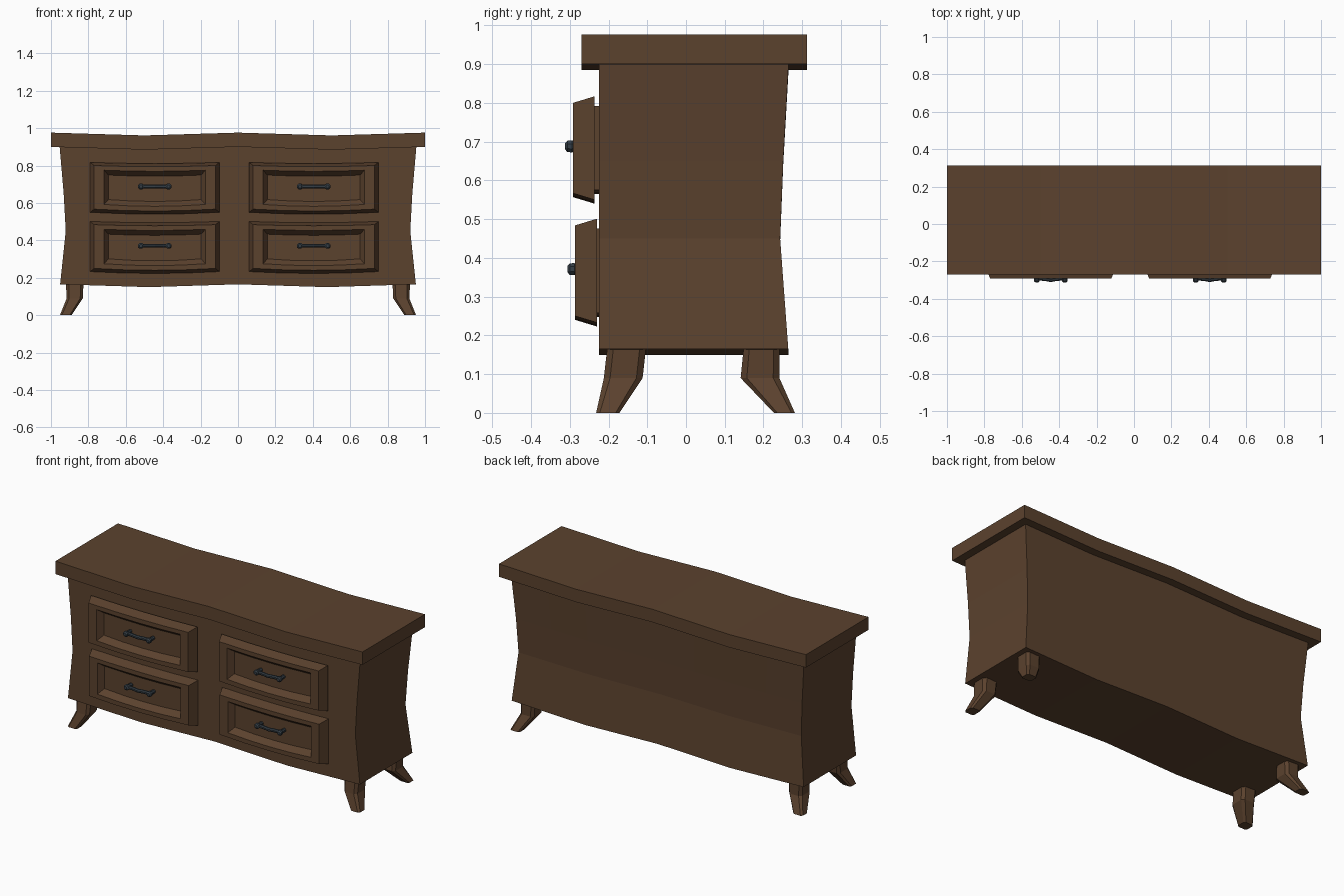
import bpy, bmesh, math

if "Cube" in bpy.data.objects:
    bpy.data.objects.remove(bpy.data.objects["Cube"])


def material(name, rgb):
    m = bpy.data.materials.new(name)
    m.diffuse_color = (*rgb, 1)
    m.use_nodes = True
    m.node_tree.nodes["Principled BSDF"].inputs["Base Color"].default_value = m.diffuse_color
    return m


WOOD = material("brown wood", (0.105, 0.054, 0.027))
METAL = material("dark metal", (0.035, 0.048, 0.06))


def finish(bm, name, mat):
    bmesh.ops.recalc_face_normals(bm, faces=bm.faces)
    me = bpy.data.meshes.new(name)
    bm.to_mesh(me)
    bm.free()
    me.materials.append(mat)
    ob = bpy.data.objects.new(name, me)
    bpy.context.collection.objects.link(ob)
    return ob


def loft(bm, rings, caps=True):
    """Skin a list of closed rings of points; optionally cap both ends."""
    vs = [[bm.verts.new(p) for p in r] for r in rings]
    n = len(vs[0])
    for a, b in zip(vs, vs[1:]):
        for i in range(n):
            j = (i + 1) % n
            bm.faces.new((a[i], a[j], b[j], b[i]))
    if caps:
        bm.faces.new(vs[0])
        bm.faces.new(vs[-1])
    return vs


def wave(x):
    return 0.0075 * (math.cos(2 * math.pi * x) - 1)


def wavy_slab(name, rows, seg=8):
    """Stacked rows (z, half width, front y, back y) with a wave along x."""
    bm = bmesh.new()
    us = [-1 + 2 * i / seg for i in range(seg + 1)]
    rings = []
    for z, hx, y0, y1, w in rows:
        front = [(u * hx, y0, z + w * wave(u)) for u in us]
        back = [(u * hx, y1, z + w * wave(u)) for u in reversed(us)]
        rings.append(front + back)
    vs = loft(bm, rings, False)
    for ring in (vs[0], vs[-1]):
        for i in range(seg):
            bm.faces.new((ring[i], ring[i + 1], ring[-2 - i], ring[-1 - i]))
    return finish(bm, name, WOOD)


# top board and waisted body
wavy_slab("top_board", [(0.90, 1.0, -0.27, 0.312, 1), (0.976, 1.0, -0.27, 0.312, 1)])
wavy_slab("cabinet_body", [
    (0.165, 0.951, -0.224, 0.264, 1),
    (0.45, 0.921, -0.224, 0.243, 0.5),
    (0.65, 0.932, -0.224, 0.251, 0.5),
    (0.905, 0.954, -0.224, 0.265, 1)])


def drawer(name, cx, z0, z1, dy):
    """Bevelled frame with a sunken panel, bowed gently downwards."""
    bm = bmesh.new()
    us = [-1, -0.5, 0, 0.5, 1]
    profile = [(0.025, 0.025, -0.215), (0.025, 0.025, -0.236 + dy), (0, 0, -0.236 + dy),
               (0.022, 0.017, -0.292 + dy), (0.075, 0.042, -0.292 + dy),
               (0.098, 0.068, -0.258 + dy)]
    rings = []
    for ix, iz, y in profile:
        hx = 0.346 - ix
        bow = [-0.010 * (1 - u * u) for u in us]
        low = [(cx + u * hx, y, z0 + iz + b) for u, b in zip(us, bow)]
        top = [(cx + u * hx, y, z1 - iz + b * 0.6) for u, b in zip(us, bow)]
        rings.append(low + top[::-1])
    loft(bm, rings)
    finish(bm, name, WOOD)


def tube_ring(c, r, axis, n=8):
    pts = []
    for i in range(n):
        a = 2 * math.pi * (i + 0.5) / n
        p, q = r * math.cos(a), r * math.sin(a)
        pts.append((c[0], c[1] + p, c[2] + q) if axis == 'x' else (c[0] + p, c[1], c[2] + q))
    return pts


def handle(name, cx, cz, dy):
    bm = bmesh.new()
    # bowed bar
    path = [(-0.08, -0.297), (-0.055, -0.293), (-0.03, -0.295), (0, -0.301),
            (0.03, -0.295), (0.055, -0.293), (0.08, -0.297)]
    loft(bm, [tube_ring((cx + x, y + dy, cz), 0.0105, 'x') for x, y in path])
    # end posts with knobs
    for s in (-1, 1):
        x = cx + s * 0.074
        loft(bm, [tube_ring((x, y + dy, cz), r, 'y')
                  for y, r in ((-0.255, 0.011), (-0.287, 0.012), (-0.294, 0.017),
                               (-0.306, 0.016), (-0.312, 0.009))])
    finish(bm, name, METAL)


# four drawers with handles
for side, cx in (("left", -0.445), ("right", 0.405)):
    for level, z0, z1, zc, dy in (("upper", 0.55, 0.817, 0.688, 0.0),
                                  ("lower", 0.233, 0.501, 0.371, 0.006)):
        drawer(f"{level}_{side}_drawer", cx, z0, z1, dy)
        handle(f"{level}_{side}_handle", cx, zc, dy)


def leg(name, sections):
    """Splayed leg: chamfered square sections (z, cx, hx, cy, hy)."""
    bm = bmesh.new()
    k = 0.68
    shape = [(1, k), (k, 1), (-k, 1), (-1, k), (-1, -k), (-k, -1), (k, -1), (1, -k)]
    loft(bm, [[(cx + u * hx, cy + v * hy, z) for u, v in shape]
              for z, cx, hx, cy, hy in sections])
    finish(bm, name, WOOD)


# splayed legs, mirrored left and right
for side, s in (("left", -1), ("right", 1)):
    leg(f"front_{side}_leg", [(0.17, s * 0.873, 0.047, -0.153, 0.05),
                              (0.09, s * 0.873, 0.043, -0.162, 0.05),
                              (0.0, s * 0.921, 0.031, -0.202, 0.03)])
    leg(f"back_{side}_leg", [(0.17, s * 0.873, 0.047, 0.195, 0.046),
                             (0.09, s * 0.873, 0.043, 0.191, 0.05),
                             (0.0, s * 0.921, 0.031, 0.254, 0.027)])
